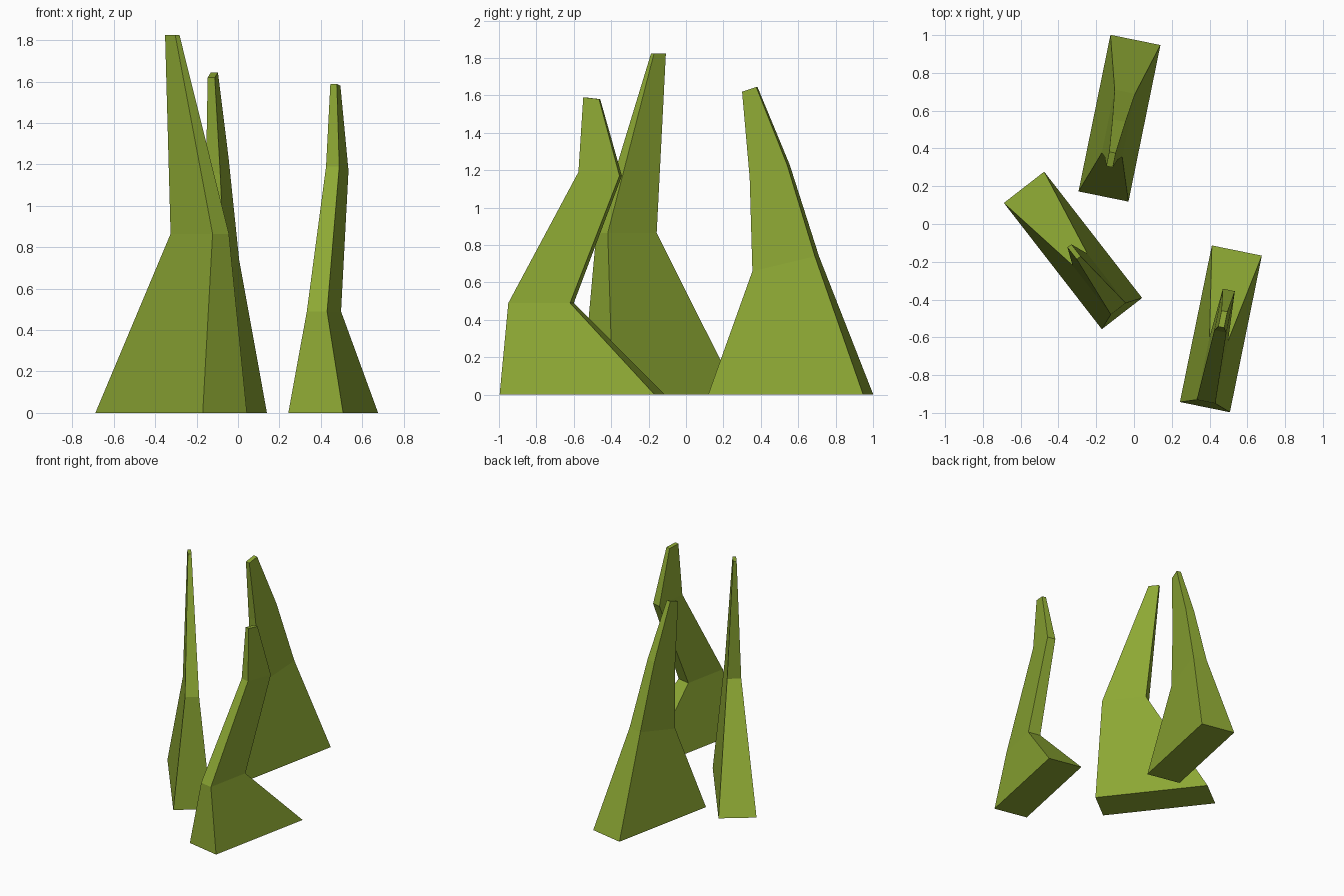
import bpy
import bmesh
from mathutils import Vector

cube = bpy.data.objects.get("Cube")
if cube:
    bpy.data.objects.remove(cube, do_unlink=True)

# Single flat leaf colour
green = bpy.data.materials.new("leaf_green")
color = (0.265, 0.39, 0.034, 1.0)
green.diffuse_color = color
green.use_nodes = True
bsdf = green.node_tree.nodes["Principled BSDF"]
bsdf.inputs["Base Color"].default_value = color
bsdf.inputs["Roughness"].default_value = 0.9


def make_blade(name, center, heading, sections):
    """Loft a blade from four-sided sections.
    Each section: (near offset, near z, far offset, far z, width)."""
    origin = Vector((*center, 0))
    along = Vector((*heading, 0)).normalized()
    across = Vector((along.y, -along.x, 0))
    up = Vector((0, 0, 1))
    bm = bmesh.new()
    rings = []
    for near, near_z, far, far_z, width in sections:
        corners = ((near, near_z, -1), (near, near_z, 1), (far, far_z, 1), (far, far_z, -1))
        rings.append([bm.verts.new(origin + along * u + up * z + across * side * width / 2)
                      for u, z, side in corners])
    for low, high in zip(rings, rings[1:]):
        for i in range(4):
            j = (i + 1) % 4
            bm.faces.new((low[i], low[j], high[j], high[i]))
    bm.faces.new(reversed(rings[0]))
    bm.faces.new(rings[-1])
    bmesh.ops.recalc_face_normals(bm, faces=bm.faces)
    mesh = bpy.data.meshes.new(name)
    bm.to_mesh(mesh)
    bm.free()
    mesh.materials.append(green)
    obj = bpy.data.objects.new(name, mesh)
    bpy.context.scene.collection.objects.link(obj)
    return obj


base = (-0.423, 0, 0.423, 0, 0.27)

# Rear blade, leaning forward
make_blade("rear_grass_blade", (-0.077, 0.56), (0.2, 0.98), [
    base,
    (-0.198, 0.66, 0.143, 0.74, 0.11),
    (-0.217, 1.16, -0.013, 1.23, 0.07),
    (-0.262, 1.62, -0.185, 1.645, 0.035),
])

# Tall blade with one bend
make_blade("tall_grass_blade", (-0.323, -0.14), (-0.613, 0.79), [
    base,
    (-0.391, 0.865, -0.06, 0.865, 0.1),
    (-0.049, 1.825, 0.031, 1.825, 0.026),
])

# Front blade with a crooked stem
make_blade("front_grass_blade", (0.46, -0.555), (0.2, 0.98), [
    base,
    (-0.393, 0.49, -0.056, 0.49, 0.1),
    (-0.014, 1.19, 0.21, 1.17, 0.065),
    (0.009, 1.59, 0.095, 1.58, 0.032),
])
